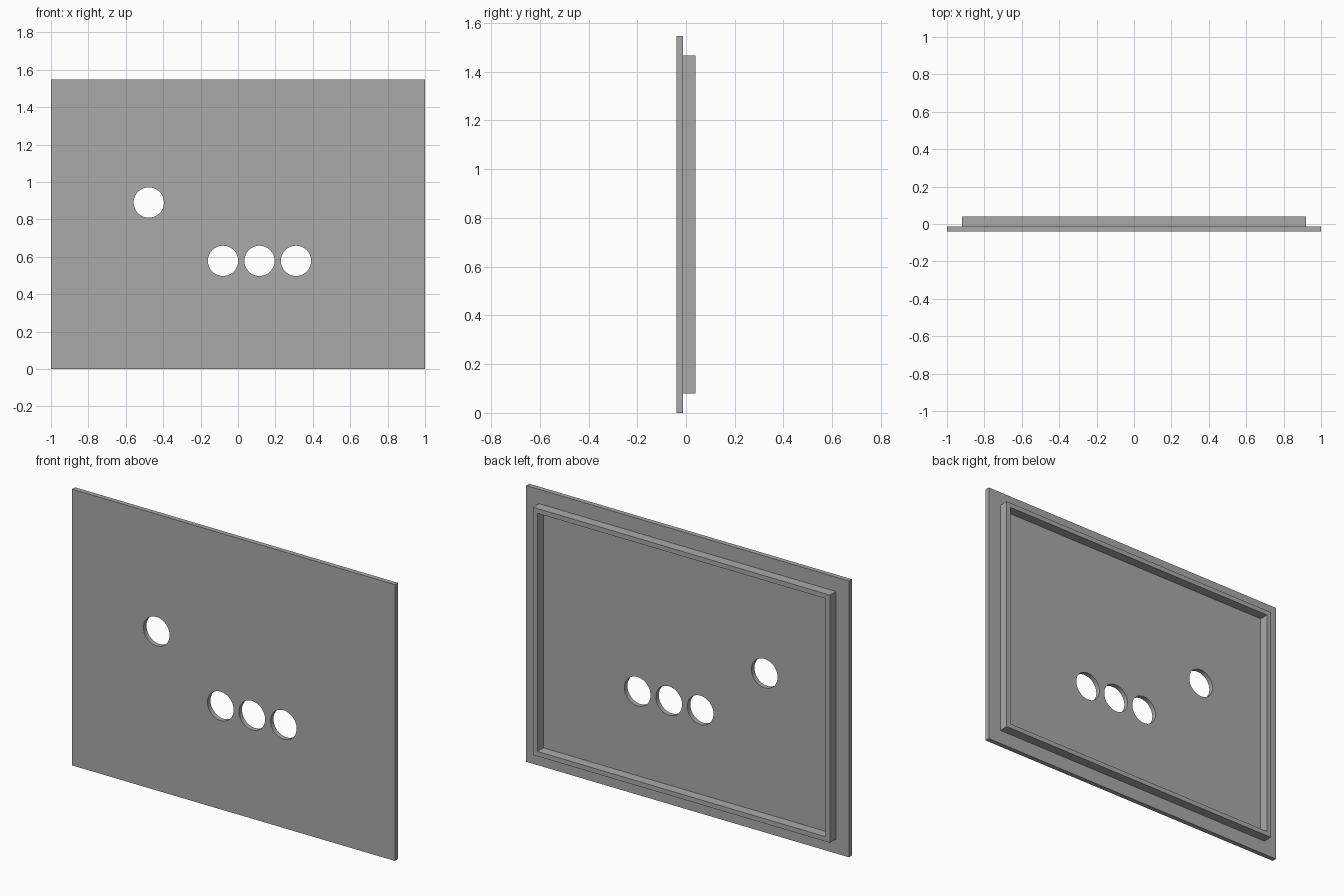
import bpy, bmesh, math

cube = bpy.data.objects.get("Cube")
if cube:
    bpy.data.objects.remove(cube)

MM = 2 / 75                      # the panel is 75 units wide
WIDTH, HEIGHT, DEPTH = 75 * MM, 58 * MM, 3 * MM
MARGIN, WALL, PLATE = 3 * MM, MM, MM

grey = bpy.data.materials.new("plain grey")
grey.use_nodes = True
colour = (0.4, 0.4, 0.4, 1)
grey.diffuse_color = colour
grey.node_tree.nodes["Principled BSDF"].inputs["Base Color"].default_value = colour


def rectangle(inset):
    x, low, high = WIDTH / 2 - inset, inset, HEIGHT - inset
    return [(-x, low), (x, low), (x, high), (-x, high)]


def circle(cx, cz, radius, sides=64):
    angles = [2 * math.pi * i / sides for i in range(sides)]
    return [(cx + radius * math.cos(a), cz + radius * math.sin(a)) for a in angles]


def slab(name, outlines, y_front, y_back):
    """Extrude an outline with holes between two depths."""
    curve = bpy.data.curves.new(name, "CURVE")
    curve.dimensions = "2D"
    curve.fill_mode = "BOTH"
    curve.extrude = (y_back - y_front) / 2
    for outline in outlines:
        spline = curve.splines.new("POLY")
        spline.points.add(len(outline) - 1)
        for point, (x, z) in zip(spline.points, outline):
            point.co = (x, z, 0, 1)
        spline.use_cyclic_u = True
    obj = bpy.data.objects.new(name, curve)
    bpy.context.collection.objects.link(obj)
    obj.rotation_euler.x = math.pi / 2
    obj.location.y = (y_front + y_back) / 2
    bpy.ops.object.select_all(action="DESELECT")
    obj.select_set(True)
    bpy.context.view_layer.objects.active = obj
    bpy.ops.object.convert(target="MESH")
    obj = bpy.context.object

    # Weld the caps to the sides
    bm = bmesh.new()
    bm.from_mesh(obj.data)
    bmesh.ops.remove_doubles(bm, verts=bm.verts, dist=1e-5)
    bmesh.ops.recalc_face_normals(bm, faces=bm.faces)
    bm.to_mesh(obj.data)
    bm.free()
    obj.data.materials.clear()
    obj.data.materials.append(grey)
    bpy.ops.object.shade_smooth_by_angle(angle=math.radians(30))


# Front plate with one upper hole and a row of three
holes = [(-0.477, 0.89)] + [(0.115 + i * 0.195, 0.578) for i in (-1, 0, 1)]
y_mid = -DEPTH / 2 + PLATE
slab("front_plate", [rectangle(0)] + [circle(x, z, 0.081) for x, z in holes],
     -DEPTH / 2, y_mid)

# Raised rim on the back
slab("back_rim", [rectangle(MARGIN), rectangle(MARGIN + WALL)], y_mid, DEPTH / 2)
